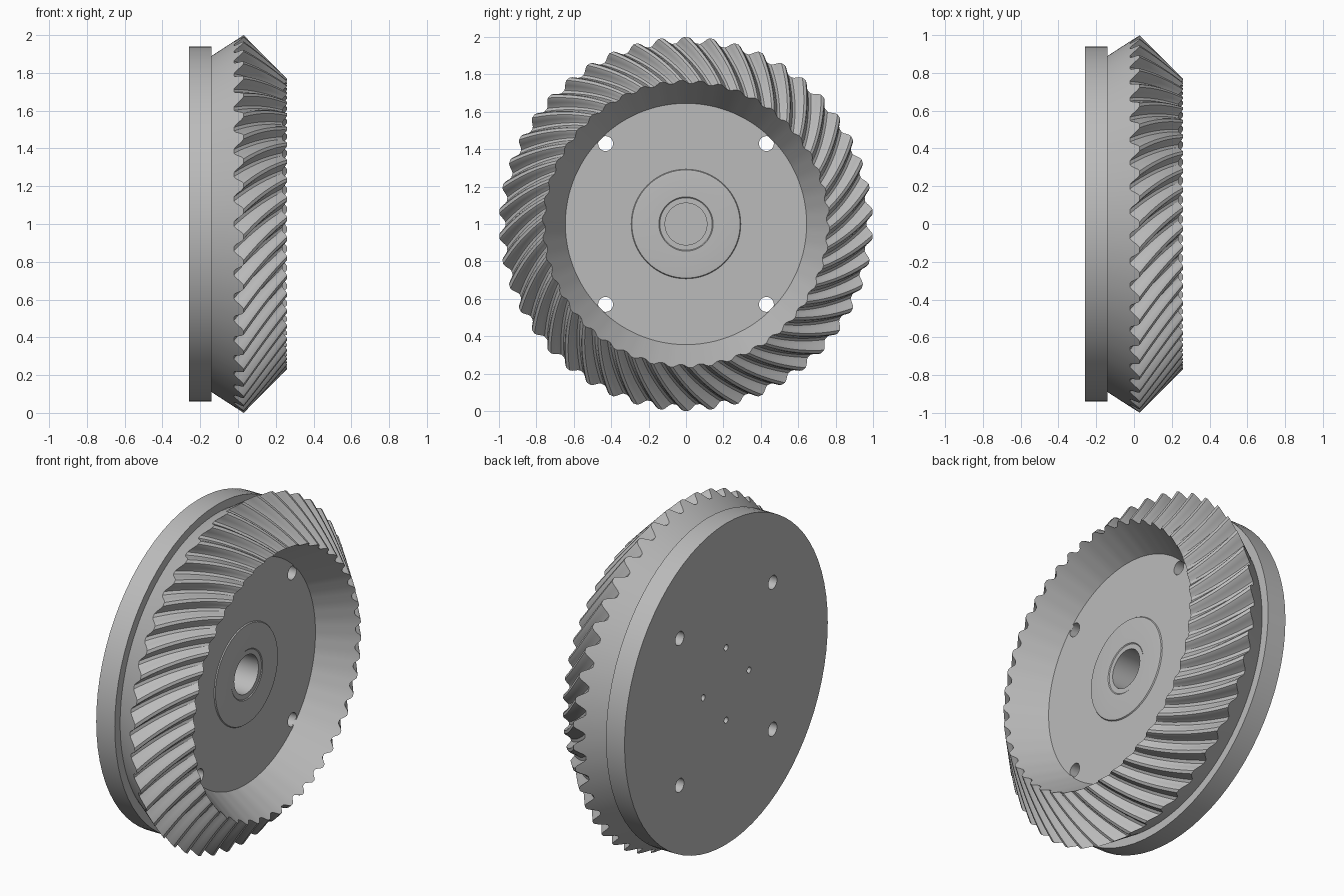
import bpy
import bmesh
from math import sin, cos, pi, tau
from mathutils import Matrix, Vector

cube = bpy.data.objects.get("Cube")
if cube:
    bpy.data.objects.remove(cube, do_unlink=True)

TEETH = 46
STEPS = 12          # samples around one tooth
SLICES = 12         # sections along one tooth
TWIST = 0.24        # spiral sweep from heel to toe

steel = bpy.data.materials.new("plain_grey_steel")
steel.use_nodes = True
steel.diffuse_color = (0.5, 0.5, 0.5, 1)
steel.node_tree.nodes["Principled BSDF"].inputs["Base Color"].default_value = (0.5, 0.5, 0.5, 1)


def finish(bm, name):
    """Turn a bmesh into a named steel object."""
    bmesh.ops.recalc_face_normals(bm, faces=bm.faces)
    mesh = bpy.data.meshes.new(name)
    bm.to_mesh(mesh)
    bm.free()
    mesh.materials.append(steel)
    obj = bpy.data.objects.new(name, mesh)
    bpy.context.collection.objects.link(obj)
    return obj


def make_active(obj):
    bpy.ops.object.select_all(action='DESELECT')
    obj.select_set(True)
    bpy.context.view_layer.objects.active = obj


def smooth(obj):
    make_active(obj)
    bpy.ops.object.shade_smooth_by_angle(angle=pi / 6)


def ring(bm, count, point):
    """One loop about the x axis; point(i) gives (x, radius, angle)."""
    verts = []
    for i in range(count):
        x, r, a = point(i)
        verts.append(bm.verts.new((x, r * cos(a), 1 + r * sin(a))))
    return verts


def bridge(bm, first, second):
    n = len(first)
    for i in range(n):
        j = (i + 1) % n
        bm.faces.new((first[i], first[j], second[j], second[i]))


def tooth_height(i):
    """1 on the tooth land, 0 in the rounded groove."""
    return min(1, max(0, 0.5 + 0.62 * cos(tau * (i % STEPS) / STEPS)))


# Toothed crown: spiral teeth between the back cone and the inner cone
heel_tip, heel_root = Vector((0.03, 1.0)), Vector((-0.022, 0.966))
toe_tip, toe_root = Vector((0.26, 0.768)), Vector((0.235, 0.752))
sections = [((-0.16, 0.877), (-0.16, 0.877), 0), ((-0.14, 0.89), (-0.14, 0.89), 0)]
for k in range(SLICES + 1):
    t = k / SLICES
    sections.append((heel_tip.lerp(toe_tip, t), heel_root.lerp(toe_root, t), t))
for p in ((0.045, 0.642), (0.04, 0.68), (-0.16, 0.70)):
    sections.append((p, p, 1))

bm = bmesh.new()
count = TEETH * STEPS
loops = []
for tip, root, t in sections:
    def point(i):
        x, r = Vector(root).lerp(Vector(tip), tooth_height(i))
        return x, r, pi / 2 + tau * i / count - TWIST * t
    loops.append(ring(bm, count, point))
for a, b in zip(loops, loops[1:] + loops[:1]):
    bridge(bm, a, b)
smooth(finish(bm, "spiral_tooth_crown"))

# Wheel body: backing plate, dished floor, low hub boss and blind bore
profile = [(-0.26, 0.94), (-0.14, 0.94), (-0.14, 0.665), (0.05, 0.665),
           (0.05, 0.293), (0.056, 0.289), (0.058, 0.275), (0.058, 0.145),
           (0.054, 0.14), (0.054, 0.112), (-0.2, 0.112)]
bm = bmesh.new()
sides = 72
loops = [ring(bm, sides, lambda i: (x, r, tau * i / sides)) for x, r in profile]
for a, b in zip(loops, loops[1:]):
    bridge(bm, a, b)
bm.faces.new(loops[0])
bm.faces.new(loops[-1])
body = finish(bm, "wheel_body")

# Drill four through bolt holes and four blind dowel holes in the back
bm = bmesh.new()


def drill(y, z, radius, x0, x1):
    place = Matrix.Translation(((x0 + x1) / 2, y, 1 + z)) @ Matrix.Rotation(pi / 2, 4, 'Y')
    bmesh.ops.create_cone(bm, cap_ends=True, segments=24, radius1=radius,
                          radius2=radius, depth=x1 - x0, matrix=place)


for k in range(4):
    a = k * pi / 2
    drill(0.608 * cos(a + pi / 4), 0.608 * sin(a + pi / 4), 0.04, -0.4, 0.2)
    drill(0.212 * cos(a), 0.212 * sin(a), 0.018, -0.4, -0.14)
cutter = finish(bm, "hole_cutter")
cutter.hide_render = True

cut = body.modifiers.new("holes", 'BOOLEAN')
cut.operation = 'DIFFERENCE'
cut.solver = 'EXACT'
cut.object = cutter
make_active(body)
bpy.ops.object.modifier_apply(modifier=cut.name)
bpy.data.objects.remove(cutter, do_unlink=True)
smooth(body)
